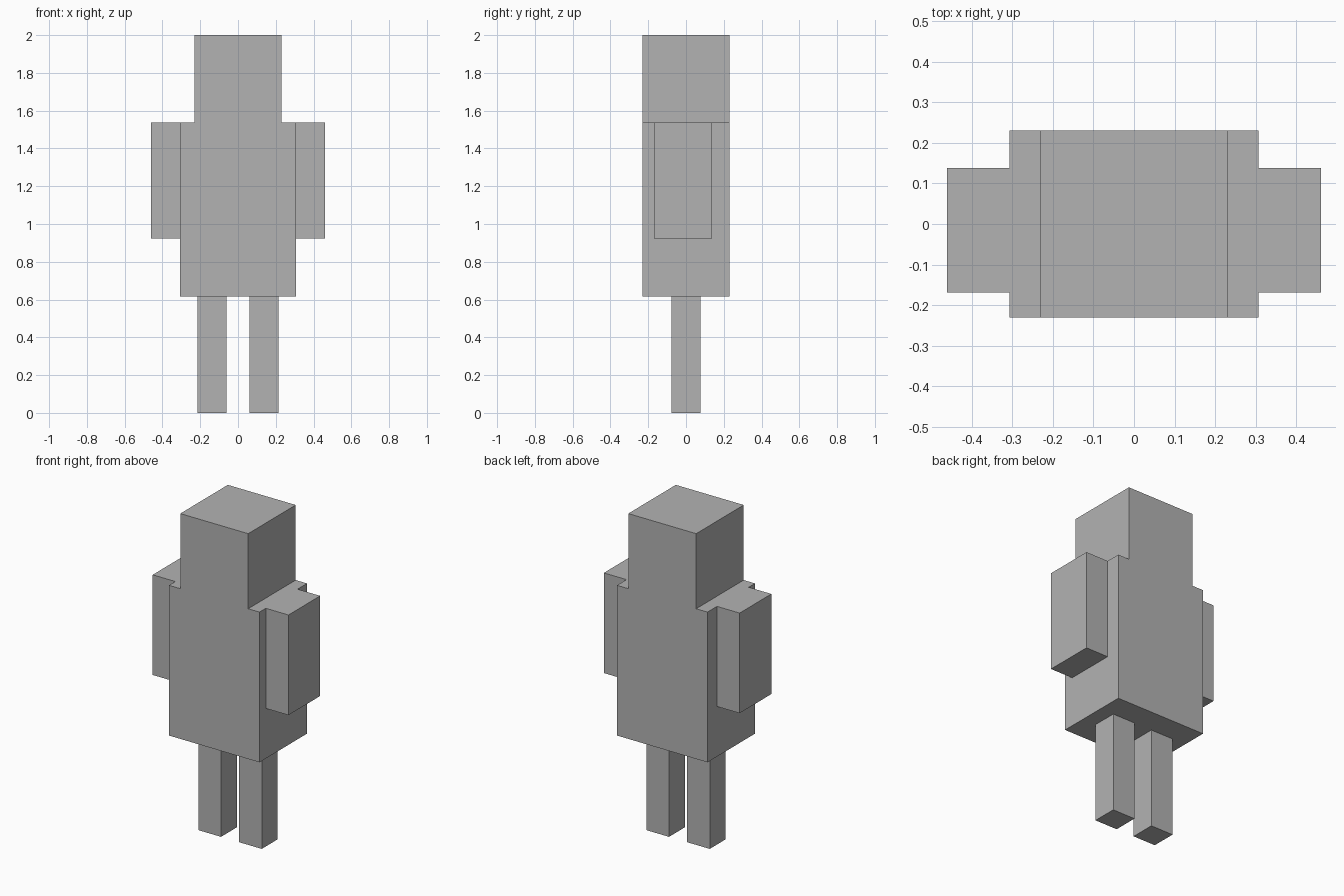
import bpy
from mathutils import Vector

if "Cube" in bpy.data.objects:
    bpy.data.objects.remove(bpy.data.objects["Cube"], do_unlink=True)

UNIT = 2 / 52  # the figure is 52 units tall

# Single plain grey
grey = bpy.data.materials.new("plain_grey")
grey.use_nodes = True
color = (0.45, 0.45, 0.45, 1)
grey.diffuse_color = color
grey.node_tree.nodes["Principled BSDF"].inputs["Base Color"].default_value = color


def block(name, size, center):
    """Add a flat-sided box, measured in figure units."""
    bpy.ops.mesh.primitive_cube_add(size=1)
    obj = bpy.context.object
    obj.name = name
    for v in obj.data.vertices:
        v.co = Vector([c * s * UNIT for c, s in zip(v.co, size)])
    obj.location = Vector(center) * UNIT
    obj.data.materials.append(grey)


# Trunk and head
block("body", (16, 12, 24), (0, 0, 28))
block("head", (12, 12, 12), (0, 0, 46))

# Arms sit slightly forward, legs hang under the body
for side, sign in (("left", 1), ("right", -1)):
    block(side + "_arm", (4, 8, 16), (sign * 10, -0.4, 32))
    block(side + "_leg", (4, 4, 16), (sign * 3.6, 0, 8))
